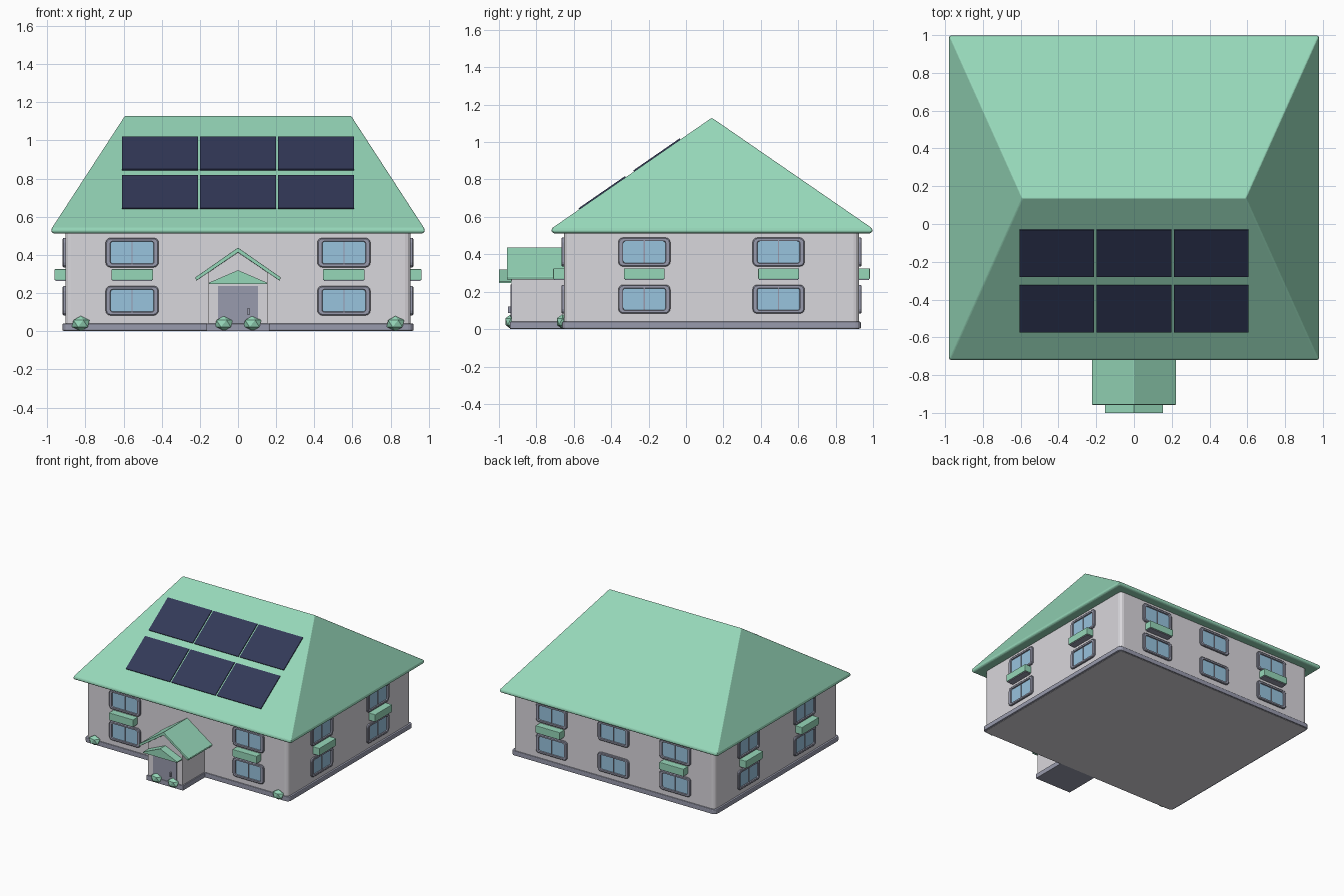
import bpy, bmesh, math
from mathutils import Matrix, Vector

if "Cube" in bpy.data.objects:
    bpy.data.objects.remove(bpy.data.objects["Cube"])


def mat(name, r, g, b):
    """Flat material from 0-255 sRGB."""
    m = bpy.data.materials.new(name)
    lin = [c / 12.92 if c <= 0.04045 else ((c + 0.055) / 1.055) ** 2.4 for c in (r / 255, g / 255, b / 255)]
    m.diffuse_color = (*lin, 1)
    m.use_nodes = True
    m.node_tree.nodes["Principled BSDF"].inputs["Base Color"].default_value = m.diffuse_color
    return m


GREEN = mat("mint green", 150, 215, 185)
WALL = mat("pale grey wall", 217, 215, 220)
TRIM = mat("slate trim", 153, 155, 173)
GLASS = mat("window blue", 152, 195, 222)
SOLAR = mat("solar navy", 50, 57, 88)


def finish(name, bm, mats, matrix=None, bevel=0, segments=2):
    bmesh.ops.recalc_face_normals(bm, faces=bm.faces[:])
    me = bpy.data.meshes.new(name)
    bm.to_mesh(me)
    bm.free()
    for m in mats:
        me.materials.append(m)
    ob = bpy.data.objects.new(name, me)
    bpy.context.collection.objects.link(ob)
    if matrix is not None:
        ob.matrix_world = matrix
    if bevel:
        b = ob.modifiers.new("soft_edges", 'BEVEL')
        b.width, b.segments = bevel, segments
    return ob


def box(name, x0, x1, y0, y1, z0, z1, m, matrix=None, bevel=0, corner=0):
    """Box; corner rounds the upright edges only."""
    bm = bmesh.new()
    size = Matrix.Diagonal((x1 - x0, y1 - y0, z1 - z0, 1))
    mid = Matrix.Translation(((x0 + x1) / 2, (y0 + y1) / 2, (z0 + z1) / 2))
    bmesh.ops.create_cube(bm, size=1, matrix=mid @ size)
    if corner:
        up = [e for e in bm.edges if abs(e.verts[0].co.z - e.verts[1].co.z) > 1e-4]
        bmesh.ops.bevel(bm, geom=up, offset=corner, segments=3, profile=0.5, affect='EDGES')
    return finish(name, bm, [m], matrix, bevel)


def prism(name, profile, y0, y1, m, bevel=0):
    """Extrude an x-z profile along y."""
    bm = bmesh.new()
    face = bm.faces.new([bm.verts.new((x, y0, z)) for x, z in profile])
    ext = bmesh.ops.extrude_face_region(bm, geom=[face])
    for v in ext["geom"]:
        if isinstance(v, bmesh.types.BMVert):
            v.co.y = y1
    # the start cap is kept when extruding a loose face
    return finish(name, bm, [m], None, bevel)


def rounded(hw, hh, r, n=3):
    pts = []
    for k, (sx, sz) in enumerate(((1, 1), (-1, 1), (-1, -1), (1, -1))):
        for i in range(n + 1):
            a = math.pi / 2 * (k + i / n)
            pts.append((sx * (hw - r) + r * math.cos(a), sz * (hh - r) + r * math.sin(a)))
    return pts


def window(name, matrix):
    """Rounded frame with sunken glass, facing local -y."""
    bm = bmesh.new()
    loops = []
    for hw, hh, r, y in ((.139, .077, .025, .005), (.139, .077, .025, -.010), (.134, .072, .022, -.014),
                         (.115, .06, .012, -.014), (.113, .058, .012, -.005)):
        loops.append([bm.verts.new((x, y, z)) for x, z in rounded(hw, hh, r)])
    for a, b in zip(loops, loops[1:]):
        for i in range(len(a)):
            j = (i + 1) % len(a)
            bm.faces.new((a[i], a[j], b[j], b[i]))
    bm.faces.new(loops[0])
    bm.faces.new(loops[-1]).material_index = 1
    finish(name, bm, [TRIM, GLASS], matrix)
    box(name + "_mullion", -.003, .003, -.010, -.003, -.059, .059, TRIM, matrix)


# House body and plinth
YC = 0.138
box("house_walls", -.905, .905, -.652, .925, 0, .53, WALL, corner=.03)
box("house_plinth", -.92, .92, -.662, .935, .002, .04, TRIM, bevel=.006, corner=.03)

# Hipped roof
bm = bmesh.new()
rings = []
for inset, z in ((.012, .512), (0, .522), (.004, .54)):
    x, y0, y1 = .98 - inset, -.72 + inset, .998 - inset
    rings.append([bm.verts.new(c + (z,)) for c in ((-x, y0), (x, y0), (x, y1), (-x, y1))])
left, right = bm.verts.new((-.592, YC, 1.13)), bm.verts.new((.592, YC, 1.13))
for a, b in zip(rings, rings[1:]):
    for i in range(4):
        bm.faces.new((a[i], a[(i + 1) % 4], b[(i + 1) % 4], b[i]))
bm.faces.new(rings[0])
t = rings[-1]
for f in ((t[0], t[1], right, left), (t[1], t[2], right), (t[2], t[3], left, right), (t[3], t[0], left)):
    bm.faces.new(f)
finish("hipped_roof", bm, [GREEN], None, .006)

# Solar panels on the front slope
base, slope = Vector((0, -.716, .54)), Vector((0, .854, .59))
angle = math.atan2(slope.z, slope.y)
for r, (y0, y1) in enumerate(((-.57, -.322), (-.277, -.03))):
    for c in range(3):
        yc = (y0 + y1) / 2
        zc = base.z + (yc - base.y) * math.tan(angle)
        M = Matrix.Translation(((c - 1) * .409, yc, zc)) @ Matrix.Rotation(angle, 4, 'X')
        d = (y1 - y0) / math.cos(angle) / 2
        box(f"solar_panel_{r}_{c}", -.198, .198, -d, d, -.002, .007, SOLAR, M)

# Windows and flower boxes on all four walls
walls = {"front": ((0, -.652), 0, (-.555, .555), ()),
         "right": ((.905, 0), 90, (-.223, .495), ()),
         "back": ((0, .925), 180, (-.555, .555), (0,)),
         "left": ((-.905, 0), -90, (.223, -.495), ())}
for side, ((x, y), deg, boxed, plain) in walls.items():
    wall = Matrix.Translation((x, y, 0)) @ Matrix.Rotation(math.radians(deg), 4, 'Z')
    for i, u in enumerate(boxed + plain):
        for floor, z in (("lower", .16), ("upper", .412)):
            window(f"{side}_{floor}_window_{i}", wall @ Matrix.Translation((u, 0, z)))
        if u in boxed:
            M = wall @ Matrix.Translation((u, 0, 0))
            box(f"{side}_flower_box_{i}", -.109, .109, -.058, .01, .268, .325, GREEN, M, .003)
            box(f"{side}_flower_box_shelf_{i}", -.104, .104, -.053, .01, .262, .27, TRIM, M)

# Porch
prism("porch_walls", [(-.155, .003), (.155, .003), (.155, .315), (0, .42), (-.155, .315)], -.932, -.64, WALL)
box("porch_plinth", -.165, .165, -.942, -.64, .001, .04, TRIM, bevel=.004)
prism("porch_roof", [(-.224, .282), (0, .438), (.224, .282), (.219, .264), (0, .413), (-.219, .264)],
      -.957, -.64, GREEN, .003)
prism("door_canopy", [(-.153, .247), (.153, .247), (.153, .254), (0, .32), (-.153, .254)], -1.0, -.93, GREEN)
box("front_door", -.105, .105, -.938, -.925, .035, .238, TRIM)
box("door_handle", .049, .061, -.952, -.935, .085, .122, TRIM, bevel=.003)

# Shrubs beside the door and at the front corners
for i, (x, y) in enumerate(((.825, -.66), (.075, -.935))):
    for s, side in ((-1, "left"), (1, "right")):
        bm = bmesh.new()
        bmesh.ops.create_icosphere(bm, subdivisions=1, radius=1,
                                   matrix=Matrix.Translation((s * x, y, .04)) @ Matrix.Diagonal((.052, .036, .04, 1)))
        finish(f"{side}_shrub_{i}", bm, [GREEN])
